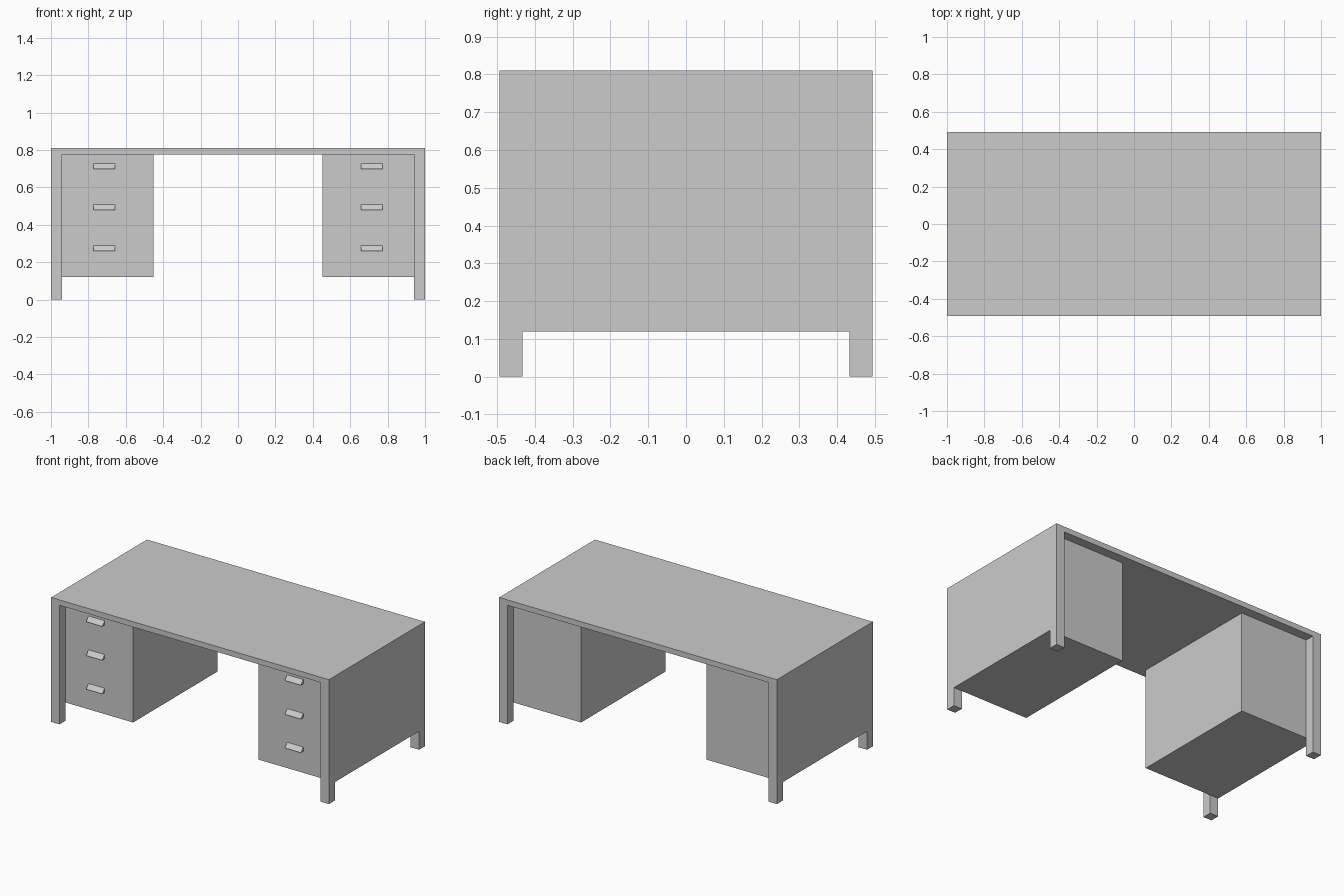
import bpy
import bmesh

if "Cube" in bpy.data.objects:
    bpy.data.objects.remove(bpy.data.objects["Cube"])

W, D, H = 1.0, 0.493, 0.81      # half width, half depth, height
TOP, LEG = 0.035, 0.06          # slab thickness, leg width
UNDER = H - TOP                 # underside of the desk top
CAB_Y = D - LEG                 # cabinet half depth


def prism(name, profile, x0, x1):
    """Extrude a (y, z) profile along x."""
    bm = bmesh.new()
    face = bm.faces.new([bm.verts.new((x0, y, z)) for y, z in profile])
    ext = bmesh.ops.extrude_face_region(bm, geom=[face])
    verts = [v for v in ext["geom"] if isinstance(v, bmesh.types.BMVert)]
    bmesh.ops.translate(bm, verts=verts, vec=(x1 - x0, 0, 0))
    bmesh.ops.recalc_face_normals(bm, faces=bm.faces[:])
    mesh = bpy.data.meshes.new(name)
    bm.to_mesh(mesh)
    bm.free()
    obj = bpy.data.objects.new(name, mesh)
    bpy.context.collection.objects.link(obj)
    return obj


def box(name, x, y, z):
    return prism(name, [(y[0], z[0]), (y[1], z[0]), (y[1], z[1]), (y[0], z[1])], *x)


def mirror(obj, use_y=False):
    mod = obj.modifiers.new("mirror", "MIRROR")
    mod.use_axis = (True, use_y, False)
    mod.use_mirror_merge = False


# Desk top
box("desk_top", (-W, W), (-D, D), (UNDER, H))

# Four corner legs
mirror(box("leg", (W - LEG, W), (-D, -CAB_Y), (0, UNDER)), use_y=True)

# Drawer cabinets, flush with the outer sides
mirror(box("drawer_cabinet", (0.452, W), (-CAB_Y, CAB_Y), (0.12, UNDER)))

# Wedge-shaped drawer handles on the front
for i, z in enumerate((0.274, 0.493, 0.713)):
    wedge = [(-CAB_Y, z - 0.014), (-CAB_Y, z + 0.014), (-CAB_Y - 0.025, z - 0.014)]
    mirror(prism(f"drawer_handle_{i + 1}", wedge, 0.657, 0.773))
